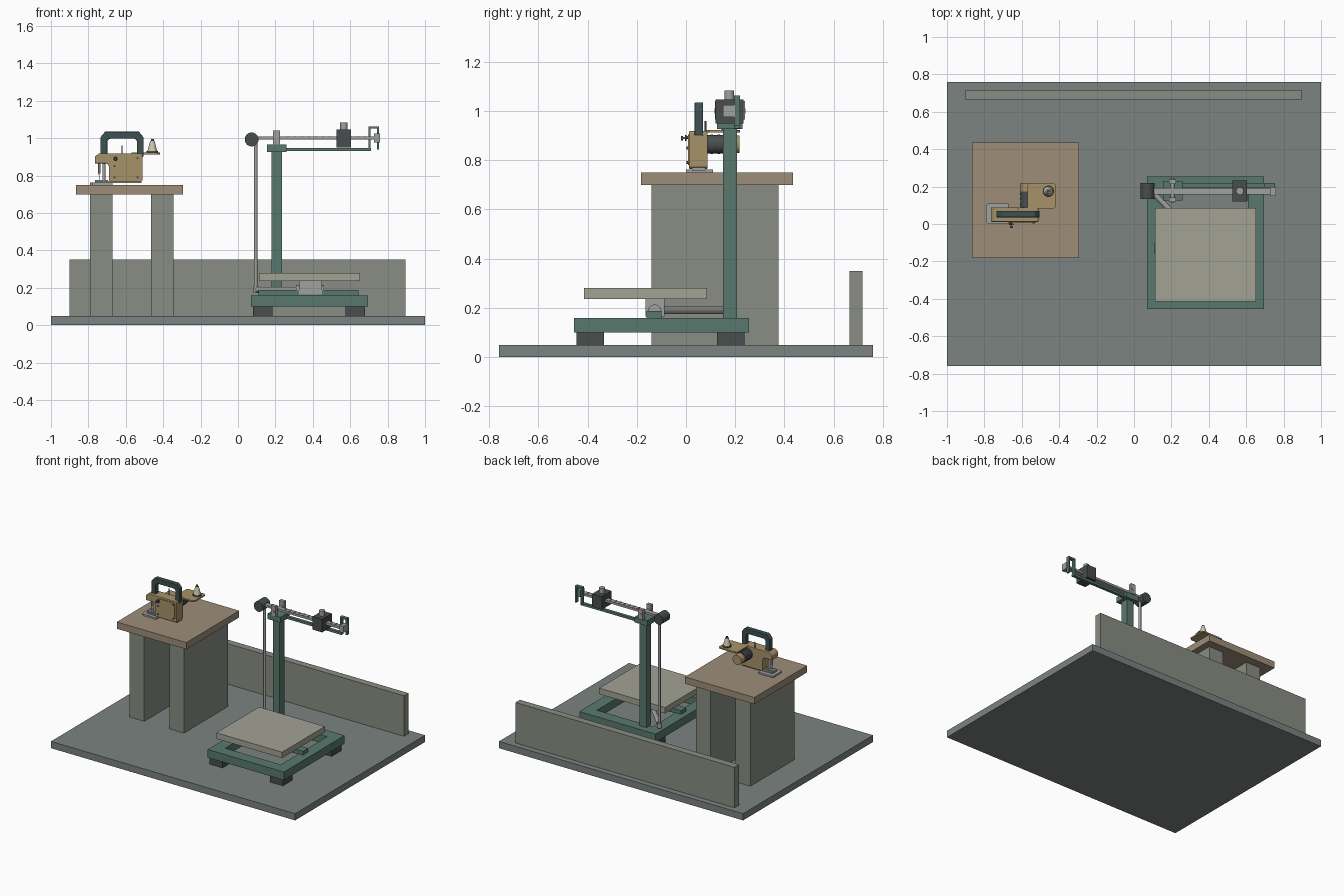
import bpy, bmesh, math
from mathutils import Vector

MATS = {}
COLOURS = {
    "floor": (0.48, 0.51, 0.50), "stone": (0.53, 0.55, 0.51), "wood": (0.61, 0.55, 0.47),
    "green": (0.35, 0.47, 0.43), "dark": (0.29, 0.31, 0.31), "steel": (0.62, 0.63, 0.62),
    "brass": (0.65, 0.57, 0.41), "plate": (0.63, 0.63, 0.58), "deep": (0.25, 0.32, 0.32),
    "thread": (0.80, 0.77, 0.68),
}


def mat(key):
    if key not in MATS:
        m = bpy.data.materials.new(key)
        m.diffuse_color = tuple(c ** 2.2 for c in COLOURS[key]) + (1,)
        MATS[key] = m
    return MATS[key]


def finish(name, bm, colour, bevel=0):
    bmesh.ops.recalc_face_normals(bm, faces=bm.faces)
    me = bpy.data.meshes.new(name)
    bm.to_mesh(me)
    bm.free()
    ob = bpy.data.objects.new(name, me)
    bpy.context.collection.objects.link(ob)
    me.materials.append(mat(colour))
    if bevel:
        b = ob.modifiers.new("bevel", "BEVEL")
        b.width, b.segments = bevel, 2
    return ob


def box(name, x, y, z, colour, bevel=0):
    bm = bmesh.new()
    bmesh.ops.create_cube(bm, size=1)
    for v in bm.verts:
        v.co = Vector([(r[0] + r[1]) / 2 + c * (r[1] - r[0]) for r, c in zip((x, y, z), v.co)])
    return finish(name, bm, colour, bevel)


def rod(name, a, b, r, colour, r2=None, n=32):
    a, b = Vector(a), Vector(b)
    bm = bmesh.new()
    bmesh.ops.create_cone(bm, cap_ends=True, segments=n, radius1=r,
                          radius2=r if r2 is None else r2, depth=(b - a).length)
    ob = finish(name, bm, colour)
    q = (b - a).to_track_quat("Z", "Y")
    for v in ob.data.vertices:
        v.co = q @ v.co + (a + b) / 2
    for p in ob.data.polygons:
        p.use_smooth = len(p.vertices) == 4
    for e in ob.data.edges:
        f = [p for p in ob.data.polygons if len(p.vertices) > 4 and set(e.vertices) <= set(p.vertices)]
        e.use_edge_sharp = bool(f)
    return ob


def prism(name, pts, lo, hi, axis, colour, bevel=0):
    """Extrude a closed outline: axis 'y' takes (x, z) points, axis 'z' takes (x, y)."""
    place = (lambda p, d: (p[0], d, p[1])) if axis == "y" else (lambda p, d: (p[0], p[1], d))
    bm = bmesh.new()
    f = bm.faces.new([bm.verts.new(place(p, lo)) for p in pts])
    ext = bmesh.ops.extrude_face_region(bm, geom=[f])["geom"]
    move = (0, hi - lo, 0) if axis == "y" else (0, 0, hi - lo)
    bmesh.ops.translate(bm, vec=move, verts=[g for g in ext if isinstance(g, bmesh.types.BMVert)])
    return finish(name, bm, colour, bevel)


# Ground slab and low back wall
box("floor_slab", (-1, 1), (-0.76, 0.76), (0, 0.05), "floor")
box("back_wall", (-0.9, 0.895), (0.665, 0.717), (0.05, 0.35), "stone")

# Table
box("table_top", (-0.865, -0.295), (-0.183, 0.435), (0.70, 0.75), "wood")
for side, x in (("left", -0.79), ("right", -0.465)):
    box(f"table_leg_{side}", (x, x + 0.12), (-0.14, 0.375), (0.05, 0.70), "stone")

# Hand-held sewing machine: body, handle
prism("machine_body", [(-0.765, 0.865), (-0.765, 0.9), (-0.745, 0.918), (-0.515, 0.918), (-0.51, 0.91),
                       (-0.51, 0.775), (-0.52, 0.765), (-0.68, 0.765), (-0.69, 0.775), (-0.69, 0.85),
                       (-0.7, 0.865)], 0.012, 0.088, "y", "brass", 0.003)
prism("side_cover", [(-0.672, 0.79), (-0.672, 0.895), (-0.66, 0.905), (-0.535, 0.905), (-0.525, 0.895),
                     (-0.525, 0.79), (-0.535, 0.78), (-0.66, 0.78)], 0.008, 0.013, "y", "brass")
for i, (x, z) in enumerate([(-0.66, 0.79), (-0.537, 0.79), (-0.66, 0.85), (-0.537, 0.893)]):
    rod(f"cover_screw_{i}", (x, 0.003, z), (x, 0.01, z), 0.006, "dark", n=12)
prism("carry_handle", [(-0.735, 0.915), (-0.735, 1.005), (-0.71, 1.035), (-0.53, 1.035), (-0.505, 1.005),
                       (-0.505, 0.9), (-0.54, 0.9), (-0.54, 0.985), (-0.55, 0.997), (-0.688, 0.997),
                       (-0.698, 0.985), (-0.698, 0.915)], 0.035, 0.07, "y", "deep", 0.004)
rod("tension_post", (-0.655, -0.016, 0.89), (-0.655, 0.015, 0.89), 0.004, "steel", n=12)
rod("tension_disc", (-0.655, -0.005, 0.89), (-0.655, 0.003, 0.89), 0.012, "dark", n=20)
rod("tension_knob", (-0.655, -0.021, 0.89), (-0.655, -0.013, 0.89), 0.009, "dark", n=20)

# Needle, presser and foot plate
rod("presser_bar", (-0.717, 0.05, 0.77), (-0.717, 0.05, 0.87), 0.008, "steel", n=16)
rod("needle_bar", (-0.742, 0.05, 0.81), (-0.742, 0.05, 0.87), 0.006, "steel", n=16)
rod("needle", (-0.742, 0.05, 0.765), (-0.742, 0.05, 0.81), 0.001, "steel", 0.003, n=10)
box("presser_foot", (-0.765, -0.695), (0.035, 0.065), (0.77, 0.777), "steel")
prism("foot_plate", [(-0.79, 0.012), (-0.778, 0), (-0.67, 0), (-0.67, 0.11), (-0.778, 0.11), (-0.79, 0.098)],
      0.75, 0.762, "z", "steel")
box("throat_plate", (-0.765, -0.515), (0.025, 0.08), (0.759, 0.77), "steel")

# Motor behind the body
rod("motor", (-0.57, 0.085, 0.865), (-0.57, 0.175, 0.865), 0.037, "dark")
for i in range(3):
    y = 0.1 + i * 0.028
    rod(f"motor_rib_{i}", (-0.57, y, 0.865), (-0.57, y + 0.01, 0.865), 0.04, "dark")
rod("motor_cap", (-0.57, 0.17, 0.865), (-0.57, 0.218, 0.865), 0.036, "brass")

# Thread shelf and cone
prism("thread_shelf", [(-0.57, 0.082), (-0.43, 0.082), (-0.418, 0.094), (-0.418, 0.208), (-0.43, 0.22),
                       (-0.558, 0.22), (-0.57, 0.208)], 0.912, 0.922, "z", "brass")
rod("spool_base", (-0.458, 0.175, 0.922), (-0.458, 0.175, 0.931), 0.03, "dark")
rod("thread_cone", (-0.458, 0.175, 0.931), (-0.458, 0.175, 0.985), 0.026, "thread", 0.012)
rod("spool_tip", (-0.458, 0.175, 0.985), (-0.458, 0.175, 0.995), 0.008, "dark", n=16)
rod("thread_guide", (-0.62, 0.08, 0.91), (-0.62, 0.08, 0.96), 0.004, "dark", n=10)

# Scale base frame and feet
for side, x in (("left", 0.07), ("right", 0.61)):
    box(f"frame_rail_{side}", (x, x + 0.085), (-0.455, 0.255), (0.10, 0.16), "green")
for side, y in (("front", -0.455), ("back", 0.17)):
    box(f"frame_rail_{side}", (0.155, 0.61), (y, y + 0.085), (0.10, 0.16), "green")
for i, (x, y) in enumerate([(0.08, -0.445), (0.575, -0.445), (0.08, 0.125), (0.575, 0.125)]):
    box(f"frame_foot_{i}", (x, x + 0.105), (y, y + 0.112), (0.05, 0.10), "dark")

# Platform, its support and the lever running to the rod
box("weighing_platform", (0.113, 0.652), (-0.415, 0.085), (0.236, 0.28), "plate")
box("pivot_crossbar", (0.11, 0.645), (-0.16, -0.10), (0.155, 0.187), "green")
rod("pivot_roller", (0.31, -0.127, 0.187), (0.46, -0.127, 0.187), 0.027, "steel")
box("platform_support", (0.325, 0.45), (-0.165, -0.087), (0.165, 0.236), "steel")
rod("main_lever", (0.39, -0.127, 0.19), (0.095, 0.175, 0.19), 0.015, "steel", n=20)
rod("lever_joint", (0.095, 0.175, 0.172), (0.095, 0.175, 0.208), 0.016, "steel", n=20)

# Column and head
box("column", (0.18, 0.235), (0.15, 0.207), (0.16, 0.93), "green")
box("column_head", (0.155, 0.26), (0.125, 0.23), (0.927, 0.967), "green")
for side, y in (("front", 0.118), ("back", 0.214)):
    box(f"yoke_cheek_{side}", (0.187, 0.225), (y, y + 0.025), (0.965, 1.04), "steel")
rod("yoke_pivot", (0.206, 0.115, 1.0), (0.206, 0.242, 1.0), 0.01, "steel", n=16)

# Beam with graduation notches
box("beam", (0.07, 0.745), (0.158, 0.193), (0.992, 1.008), "steel")
for i in range(12):
    x = 0.265 + i * 0.0375
    box(f"beam_mark_{i}", (x, x + 0.005), (0.16, 0.191), (1.007, 1.012), "steel")
box("beam_tip", (0.728, 0.758), (0.15, 0.2), (0.976, 1.024), "steel")
rod("counterweight", (0.073, 0.133, 0.993), (0.073, 0.22, 0.993), 0.037, "dark")
box("sliding_weight", (0.527, 0.605), (0.12, 0.233), (0.95, 1.047), "dark")
rod("weight_knob", (0.566, 0.176, 1.047), (0.566, 0.176, 1.083), 0.02, "steel", n=24)
rod("pull_rod", (0.095, 0.175, 0.18), (0.095, 0.175, 0.995), 0.009, "steel", n=16)

# Beam stop arm with its end hook
box("stop_arm", (0.25, 0.71), (0.196, 0.218), (0.93, 0.947), "green")
prism("stop_hook", [(0.697, 0.93), (0.697, 1.063), (0.755, 1.063), (0.755, 0.94), (0.743, 0.94),
                    (0.743, 1.051), (0.709, 1.051), (0.709, 0.93)], 0.196, 0.22, "y", "green")
